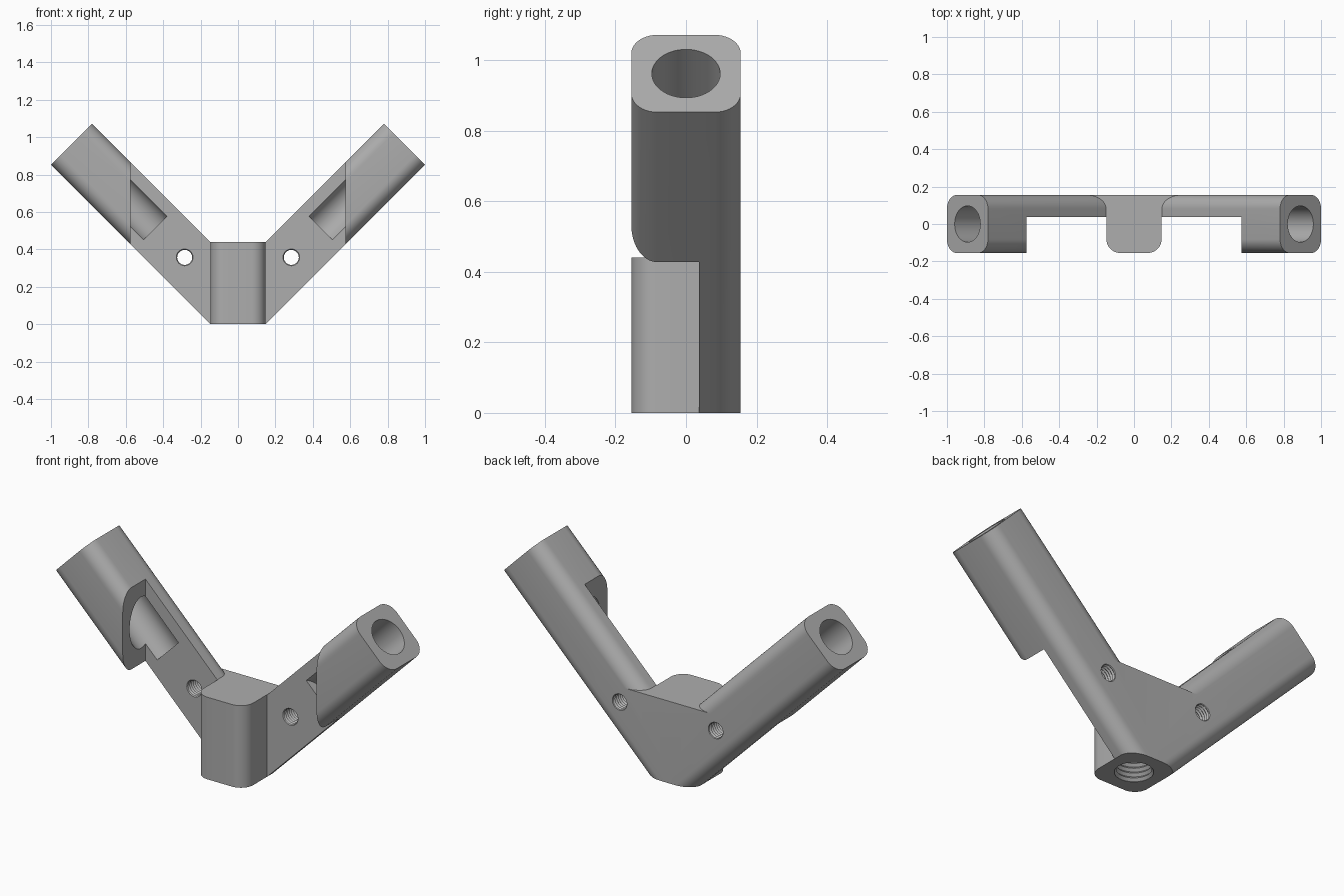
import bpy, bmesh, math
from mathutils import Vector

if "Cube" in bpy.data.objects:
    bpy.data.objects.remove(bpy.data.objects["Cube"])

S = math.sqrt(0.5)
HALF, ROUND = 0.155, 0.074          # arm half width and corner radius
AXIS, UP = Vector((S, 0, S)), Vector((-S, 0, S))
ARM_END = Vector((0.8904, 0, 0.962))
TOP = 0.44                          # height of the hub's flat top

grey = bpy.data.materials.new("grey plastic")
grey.diffuse_color = (0.42, 0.42, 0.42, 1)
grey.use_nodes = True
grey.node_tree.nodes["Principled BSDF"].inputs["Base Color"].default_value = grey.diffuse_color


def loft(name, loops):
    """Closed solid skinned through equal-length loops of points."""
    bm = bmesh.new()
    rings = [[bm.verts.new(p) for p in loop] for loop in loops]
    for a, b in zip(rings, rings[1:]):
        for i in range(len(a)):
            j = (i + 1) % len(a)
            bm.faces.new((a[i], a[j], b[j], b[i]))
    bm.faces.new(rings[0])
    bm.faces.new(rings[-1])
    bmesh.ops.recalc_face_normals(bm, faces=bm.faces)
    return make(name, bm)


def make(name, bm):
    mesh = bpy.data.meshes.new(name)
    bm.to_mesh(mesh)
    bm.free()
    mesh.materials.append(grey)
    ob = bpy.data.objects.new(name, mesh)
    bpy.context.collection.objects.link(ob)
    return ob


def rounded_rect(hx, y0, y1, r, back_round=True, n=10):
    """Outline of a rounded rectangle as (a, y) pairs."""
    pts = []
    for k, (sx, y, sy) in enumerate(((1, y1, 1), (-1, y1, 1), (-1, y0, -1), (1, y0, -1))):
        if sy > 0 and not back_round:
            pts.append((sx * hx, y))
            continue
        for i in range(n + 1):
            a = math.pi / 2 * (k + i / n)
            pts.append((sx * (hx - r) + r * math.cos(a), y - sy * r + r * math.sin(a)))
    return pts


def round_bar(name, start, axis, stations, n=48):
    """Solid of revolution from (distance, radius) stations along an axis."""
    axis = axis.normalized()
    u = axis.orthogonal().normalized()
    v = axis.cross(u)
    angles = [2 * math.pi * i / n for i in range(n)]
    return loft(name, [[start + axis * t + r * (u * math.cos(a) + v * math.sin(a))
                        for a in angles] for t, r in stations])


def thread(length, pitch, r_in, r_out):
    """Alternating stations for a ridged, thread-like hole."""
    steps = int(length / pitch * 2)
    return [(i * pitch / 2, r_out if i % 2 else r_in) for i in range(steps + 1)]


def box(name, x0, x1, y0, y1, z0, z1):
    outline = [(x0, y0), (x1, y0), (x1, y1), (x0, y1)]
    return loft(name, [[(x, y, z) for x, y in outline] for z in (z0, z1)])


def combine(target, other, operation):
    mod = target.modifiers.new("join", 'BOOLEAN')
    mod.object, mod.operation, mod.solver = other, operation, 'EXACT'
    bpy.context.view_layer.objects.active = target
    bpy.ops.object.modifier_apply(modifier=mod.name)
    bpy.data.objects.remove(other)


# Right arm: rounded square bar, trimmed at the base and the centre plane
section = rounded_rect(HALF, -HALF, HALF, ROUND)
bracket = loft("angle_bracket", [[ARM_END - AXIS * t + UP * a + Vector((0, y, 0))
                                  for a, y in section] for t in (2.2, 0)])
bm = bmesh.new()
bm.from_mesh(bracket.data)
for normal, fill in (((0, 0, 1), True), ((1, 0, 0), False)):
    cut = bmesh.ops.bisect_plane(bm, geom=bm.verts[:] + bm.edges[:] + bm.faces[:],
                                 plane_co=(0, 0, 0), plane_no=normal, clear_inner=True)
    if fill:
        edges = [e for e in cut['geom_cut'] if isinstance(e, bmesh.types.BMEdge)]
        bmesh.ops.holes_fill(bm, edges=edges)

# Left arm: mirrored copy welded on the centre plane
copy = bmesh.ops.duplicate(bm, geom=bm.verts[:] + bm.edges[:] + bm.faces[:])['geom']
bmesh.ops.scale(bm, vec=(-1, 1, 1), verts=[g for g in copy if isinstance(g, bmesh.types.BMVert)])
bmesh.ops.remove_doubles(bm, verts=bm.verts, dist=1e-5)
bmesh.ops.recalc_face_normals(bm, faces=bm.faces)
bm.to_mesh(bracket.data)
bm.free()

# Triangular web between the arms
web = [(0, 0.072), (TOP - 0.072, TOP), (0.072 - TOP, TOP)]
combine(bracket, loft("web", [[(x, y, z) for x, z in web] for y in (-HALF, HALF)]), 'UNION')

# Front recess, leaving the back plate and the arm sockets
combine(bracket, box("recess", -0.575, 0.575, -0.5, 0.037, -0.1, 1.2), 'DIFFERENCE')

# Central hub with rounded front corners
hub = rounded_rect(0.1475, -HALF, 0.06, ROUND, back_round=False)
combine(bracket, loft("hub", [[(x, y, z) for x, y in hub] for z in (0, TOP)]), 'UNION')

# Sockets in the arms and threaded screw holes in the plate
for s in (1, -1):
    end, axis = Vector((s * ARM_END.x, 0, ARM_END.z)), Vector((-s, 0, -1))
    combine(bracket, round_bar("socket", end, axis, [(-0.1, 0.097), (0.634, 0.097)]), 'DIFFERENCE')
    combine(bracket, round_bar("screw_hole", Vector((s * 0.285, 0.027, 0.357)), Vector((0, 1, 0)),
                               thread(0.14, 0.0155, 0.04, 0.047), 32), 'DIFFERENCE')

# Threaded socket in the base of the hub
combine(bracket, round_bar("base_hole", Vector((0, 0, -0.01)), Vector((0, 0, 1)),
                           thread(0.27, 0.026, 0.082, 0.094)), 'DIFFERENCE')

bpy.ops.object.select_all(action='DESELECT')
bracket.select_set(True)
bpy.context.view_layer.objects.active = bracket
bpy.ops.object.shade_smooth_by_angle(angle=math.radians(30))
